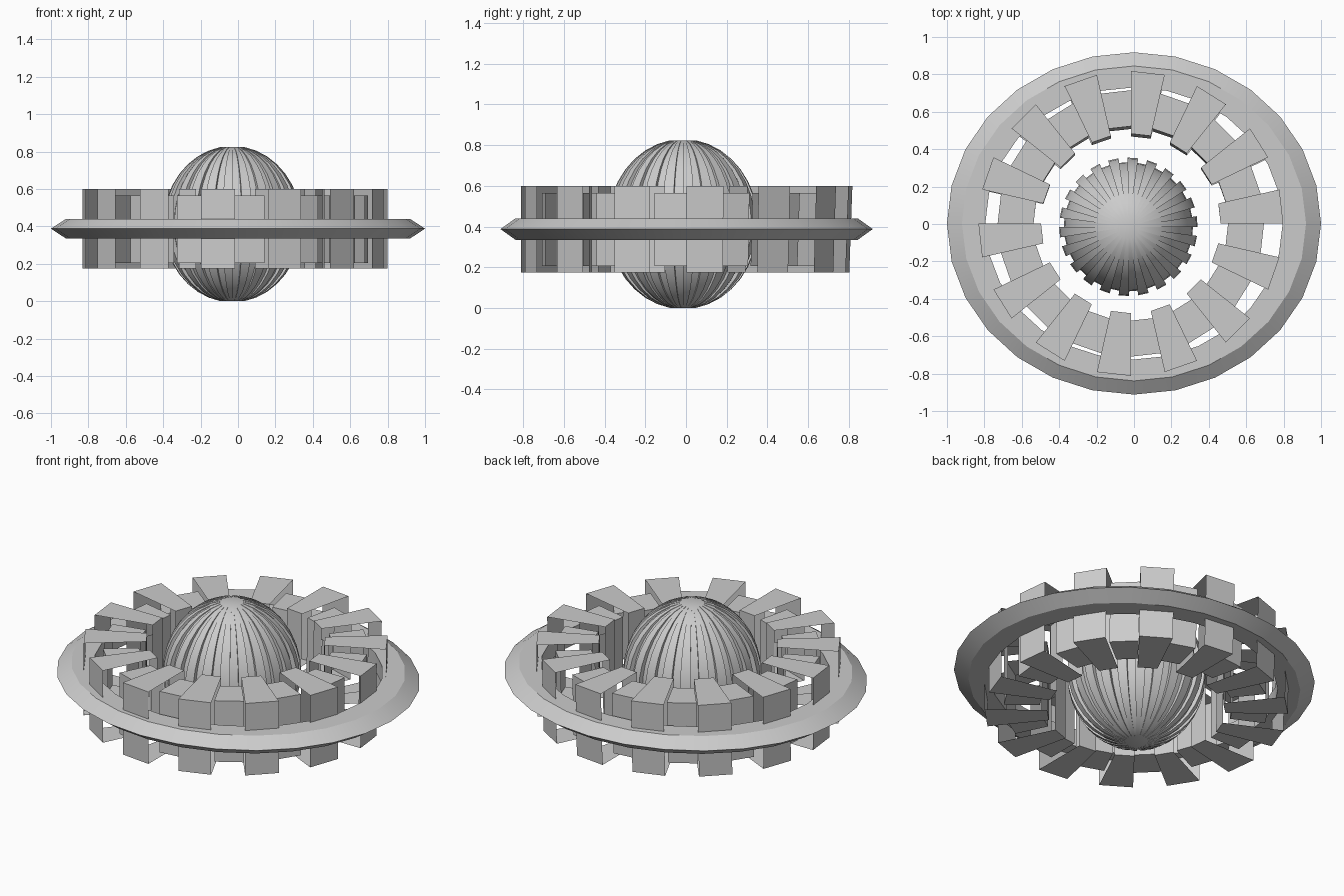
import bpy, math
from math import sin, cos, pi

if "Cube" in bpy.data.objects:
    bpy.data.objects.remove(bpy.data.objects["Cube"])


def make(name, verts, faces, loc, angle=None):
    mesh = bpy.data.meshes.new(name)
    mesh.from_pydata(verts, [], faces)
    mesh.update()
    ob = bpy.data.objects.new(name, mesh)
    bpy.context.collection.objects.link(ob)
    ob.location = loc
    if angle:
        bpy.ops.object.select_all(action='DESELECT')
        ob.select_set(True)
        bpy.context.view_layer.objects.active = ob
        bpy.ops.object.shade_smooth_by_angle(angle=math.radians(angle))
    return ob


# Outer oval ring with a pointed rim
N = 28
profile = [(0.795, -0.0525), (0.92, -0.0525), (1.0, 0), (0.92, 0.0525), (0.795, 0.0525)]
P = len(profile)
verts = [(r * cos(2 * pi * i / N), 0.915 * r * sin(2 * pi * i / N), z)
         for i in range(N) for r, z in profile]
faces = [(i * P + j, (i + 1) % N * P + j, (i + 1) % N * P + (j + 1) % P, i * P + (j + 1) % P)
         for i in range(N) for j in range(P)]
make("outer_ring", verts, faces, (0, 0.003, 0.3875), 30)


# Band of alternating wedge segments, open at the sides as hollow shells
def wedges(name, start, r_in, r_out, z0, z1):
    verts, faces = [], []
    for i in range(start, N, 2):
        b = len(verts)
        for k in (i, i + 1):
            a = 2 * pi * k / N
            for r, z in ((r_in, z0), (r_out, z0), (r_out, z1), (r_in, z1)):
                y = r * sin(a)
                # far side leans in slightly towards the bottom
                if z == z0 and y > 0:
                    y -= 0.015 * sin(a)
                verts.append((r * cos(a), y, z))
        for j in range(4):
            n = (j + 1) % 4
            faces.append((b + j, b + 4 + j, b + 4 + n, b + n))
    make(name, verts, faces, (-0.017, 0.003, 0))


wedges("large_wedges", 0, 0.48, 0.815, 0.175, 0.60)
wedges("small_wedges", 1, 0.52, 0.712, 0.205, 0.565)

# Ribbed core: each rib has a raised strip and a sunken strip
RIBS, ROWS, CAP = 22, 16, math.radians(80)
step = 2 * pi / RIBS
verts, faces = [], []
M = RIBS * 4
for j in range(ROWS + 1):
    t = -CAP + 2 * CAP * j / ROWS
    depth = 0.025 * cos(t)
    for i in range(RIBS):
        for f, d in ((0.0, 0), (0.54, 0), (0.54, depth), (1.0, depth)):
            r = 0.37 * cos(t) - d
            a = (i + f) * step
            verts.append((r * cos(a), r * sin(a), 0.412 * sin(t) / sin(CAP)))
for j in range(ROWS):
    for i in range(M):
        n = (i + 1) % M
        faces.append((j * M + i, j * M + n, (j + 1) * M + n, (j + 1) * M + i))
faces.append(tuple(reversed(range(M))))
faces.append(tuple(range(ROWS * M, (ROWS + 1) * M)))
make("ribbed_core", verts, faces, (-0.03, -0.015, 0.412), 25)
